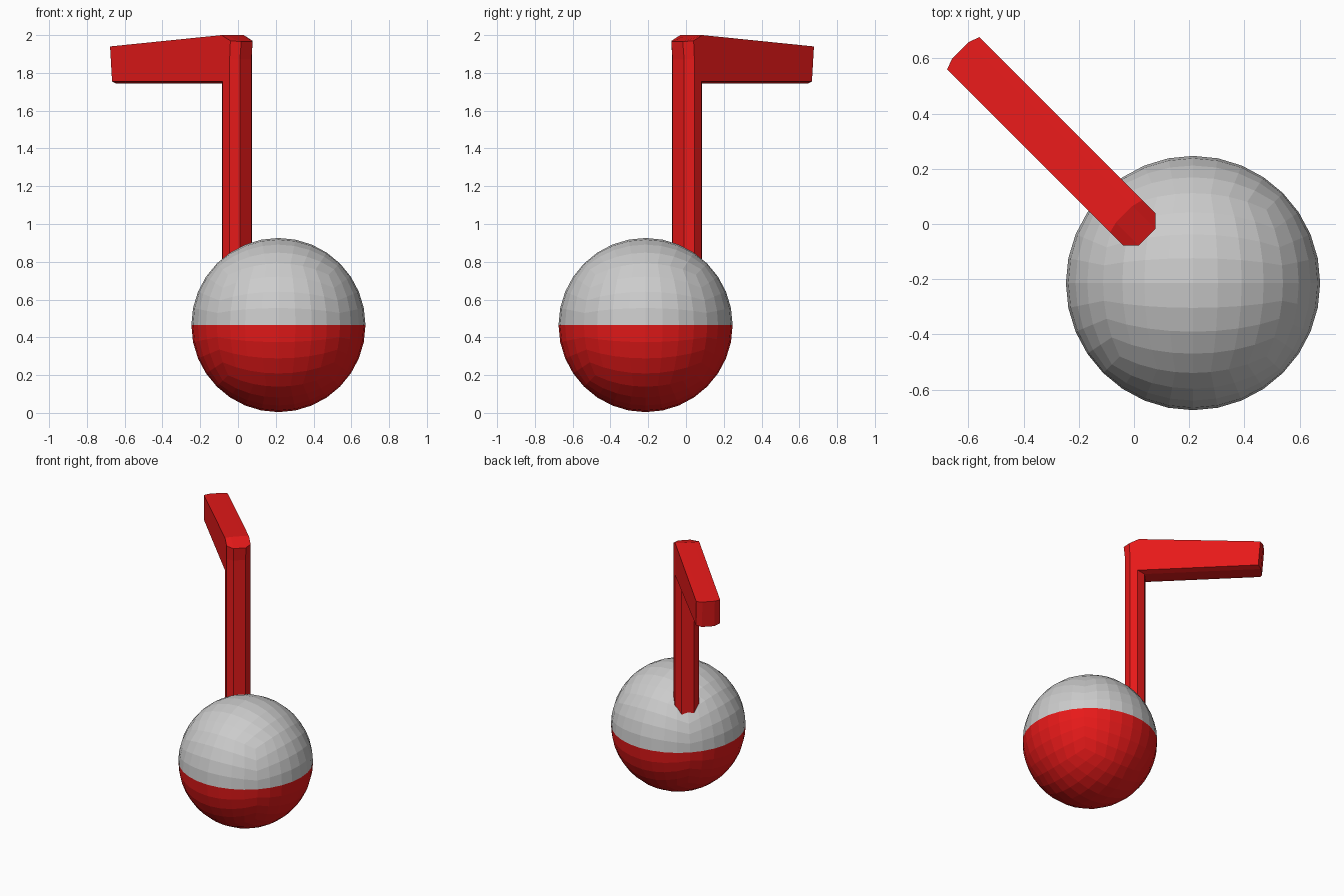
import bpy, bmesh, math
from mathutils import Vector

if "Cube" in bpy.data.objects:
    bpy.data.objects.remove(bpy.data.objects["Cube"])

red = bpy.data.materials.new("red")
red.diffuse_color = (0.8, 0.01, 0.01, 1)
red.use_nodes = True
red.node_tree.nodes["Principled BSDF"].inputs["Base Color"].default_value = red.diffuse_color
grey = bpy.data.materials.new("light_grey")
grey.diffuse_color = (0.8, 0.8, 0.8, 1)
grey.use_nodes = True
grey.node_tree.nodes["Principled BSDF"].inputs["Base Color"].default_value = grey.diffuse_color


def finish(bm, name, mats):
    bmesh.ops.recalc_face_normals(bm, faces=bm.faces)
    me = bpy.data.meshes.new(name)
    bm.to_mesh(me)
    bm.free()
    for m in mats:
        me.materials.append(m)
    ob = bpy.data.objects.new(name, me)
    bpy.context.collection.objects.link(ob)
    return ob


# two-tone ball: evenly spaced cube sphere, red below its equator
bm = bmesh.new()
bmesh.ops.create_cube(bm, size=2)
bmesh.ops.subdivide_edges(bm, edges=bm.edges[:], cuts=7, use_grid_fill=True)
for v in bm.verts:
    v.co = Vector([math.tan(c * math.pi / 4) for c in v.co]).normalized() * 0.461
for f in bm.faces:
    f.material_index = 1 if f.calc_center_median().z < 0 else 0
ball = finish(bm, "ball", [grey, red])
ball.location = (0.214, -0.214, 0.465)

# post and arm: L-shaped side profile (along arm, height), chamfered on both sides
core = [(-0.057, 0.6), (0.075, 0.6), (0.075, 1.745), (0.875, 1.745),
        (0.89, 1.94), (0.05, 2.0), (-0.067, 1.965), (-0.057, 1.87)]
side = [(-0.02, 0.6), (0.033, 0.6), (0.033, 1.755), (0.86, 1.755),
        (0.875, 1.94), (0.04, 2.0), (-0.026, 1.97), (-0.02, 1.87)]
bm = bmesh.new()
layers = [[bm.verts.new((u, w, z)) for u, z in prof]
          for w, prof in ((-0.083, side), (-0.043, core), (0.043, core), (0.083, side))]
for a, b in zip(layers, layers[1:]):
    for i in range(len(a)):
        j = (i + 1) % len(a)
        bm.faces.new((a[i], a[j], b[j], b[i]))
bm.faces.new(layers[0])
bm.faces.new(layers[-1])
post = finish(bm, "post_and_arm", [red])
post.rotation_euler.z = math.radians(135)
